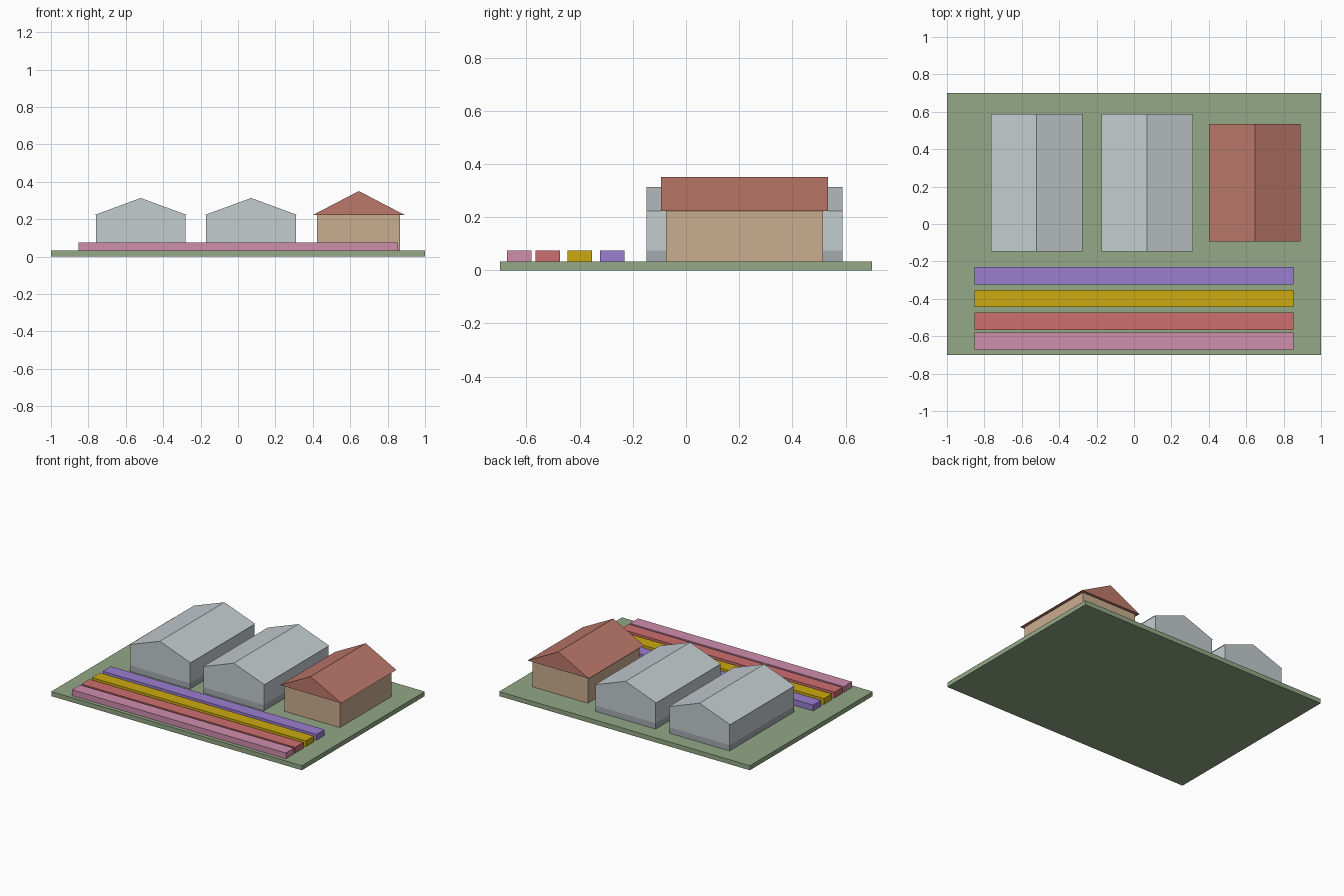
import bpy
import bmesh

cube = bpy.data.objects.get("Cube")
if cube:
    bpy.data.objects.remove(cube, do_unlink=True)


def material(name, hex_code):
    """Flat material from an sRGB hex colour, converted to linear."""
    srgb = [int(hex_code[i:i + 2], 16) / 255 for i in (0, 2, 4)]
    colour = [c / 12.92 if c < 0.04 else ((c + 0.055) / 1.055) ** 2.4 for c in srgb] + [1]
    mat = bpy.data.materials.new(name)
    mat.use_nodes = True
    mat.diffuse_color = colour
    bsdf = mat.node_tree.nodes["Principled BSDF"]
    bsdf.inputs["Base Color"].default_value = colour
    bsdf.inputs["Roughness"].default_value = 0.8
    return mat


def extrude_profile(name, profile, y0, y1, mat):
    """Solid made by sweeping an x-z outline along y."""
    bm = bmesh.new()
    face = bm.faces.new([bm.verts.new((x, y0, z)) for x, z in profile])
    swept = bmesh.ops.extrude_face_region(bm, geom=[face])
    verts = [v for v in swept["geom"] if isinstance(v, bmesh.types.BMVert)]
    bmesh.ops.translate(bm, verts=verts, vec=(0, y1 - y0, 0))
    bmesh.ops.recalc_face_normals(bm, faces=bm.faces)
    mesh = bpy.data.meshes.new(name)
    bm.to_mesh(mesh)
    bm.free()
    mesh.materials.append(mat)
    obj = bpy.data.objects.new(name, mesh)
    bpy.context.collection.objects.link(obj)
    return obj


def box(name, x, half, y0, y1, z0, z1, mat):
    outline = [(x - half, z0), (x + half, z0), (x + half, z1), (x - half, z1)]
    return extrude_profile(name, outline, y0, y1, mat)


def gable_roof(name, x, half, y0, y1, eave, ridge, mat):
    outline = [(x - half, eave), (x + half, eave), (x, ridge)]
    return extrude_profile(name, outline, y0, y1, mat)


grass = material("grass green", "93A886")
glass = material("pale glass grey", "C4CCCF")
plinth = material("plinth grey", "A4AAB0")
tan = material("tan wall", "CAAD90")
tile = material("brick red roof", "BC786A")

GROUND, LOW, EAVE = 0.033, 0.075, 0.223

# Ground slab
box("ground", 0, 1, -0.7, 0.7, 0, GROUND, grass)

# Flower beds, front to back
beds = [("pink", "CE8EAC", -0.627), ("red", "CE6E6E", -0.52),
        ("yellow", "CCAA10", -0.399), ("purple", "9A7ED0", -0.277)]
for colour, code, y in beds:
    box(colour + "_flower_bed", 0, 0.853, y - 0.046, y + 0.046, GROUND, LOW,
        material(colour + " flowers", code))

# Two greenhouses: plinth, glazed walls, slightly overhanging roof
for side, x in (("right", -0.52), ("middle", 0.07)):
    y0, y1 = -0.148, 0.589
    box(side + "_greenhouse_plinth", x, 0.24, y0, y1, GROUND, LOW, plinth)
    box(side + "_greenhouse_walls", x, 0.24, y0, y1, LOW, EAVE, glass)
    gable_roof(side + "_greenhouse_roof", x, 0.245, y0, y1, EAVE, 0.313, glass)

# Shop building with overhanging roof
box("shop_walls", 0.644, 0.222, -0.075, 0.515, GROUND, EAVE, tan)
gable_roof("shop_roof", 0.646, 0.244, -0.094, 0.534, EAVE, 0.35, tile)
